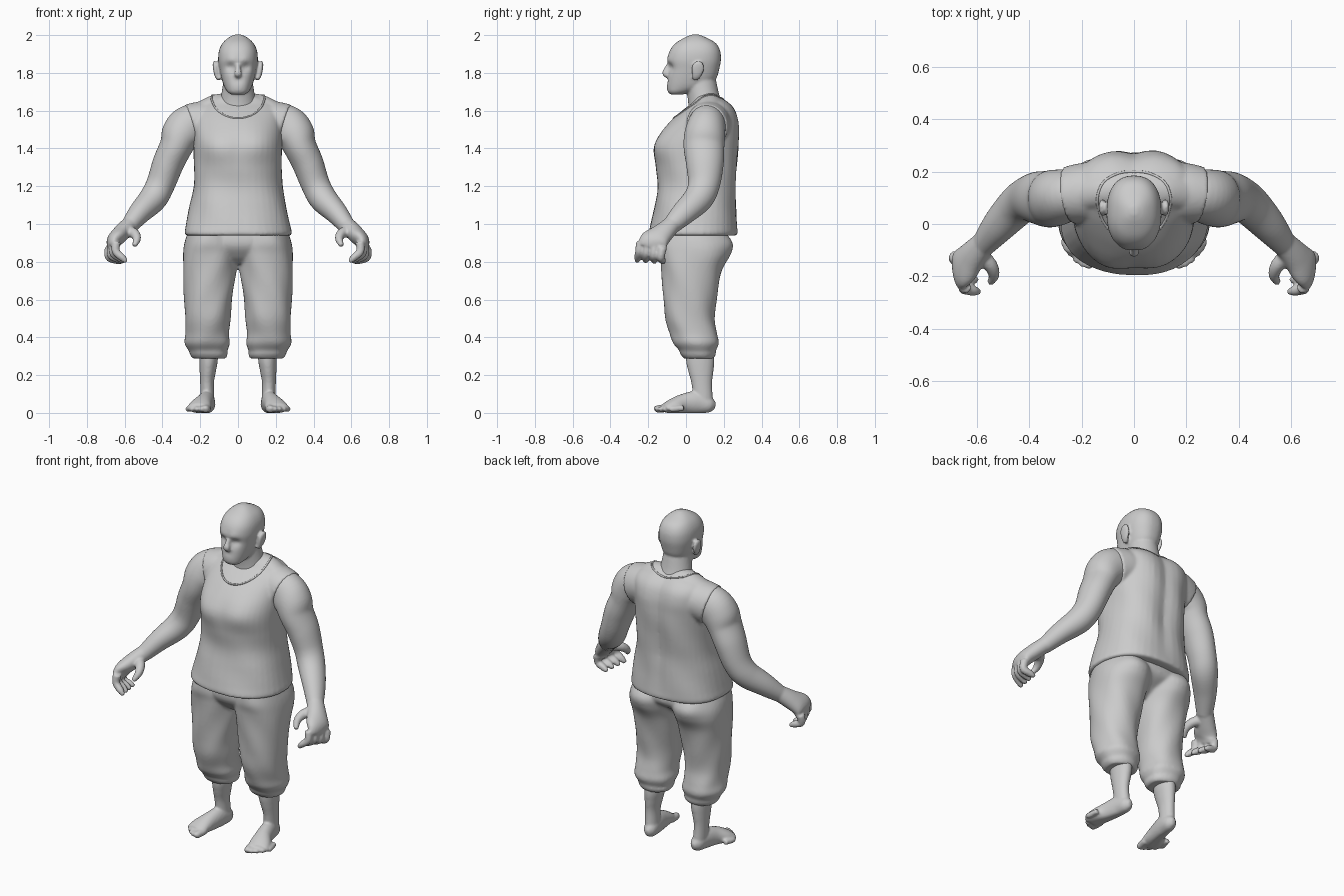
import bpy, bmesh, math
from mathutils import Vector
from mathutils.bvhtree import BVHTree

if "Cube" in bpy.data.objects:
    bpy.data.objects.remove(bpy.data.objects["Cube"])

clay = bpy.data.materials.new("clay_grey")
clay.use_nodes = True
GREY = (0.6, 0.6, 0.6, 1)
clay.diffuse_color = GREY
clay.node_tree.nodes["Principled BSDF"].inputs["Base Color"].default_value = GREY
SIDES = 40


def spline(keys, steps=6):
    """Resample key tuples with a smooth curve through every key."""
    out = []
    for i in range(len(keys) - 1):
        a, b, c, d = (keys[max(0, min(len(keys) - 1, i + j))] for j in (-1, 0, 1, 2))
        for s in range(steps):
            t = s / steps
            out.append([q + t * (r - p) / 2 + t * t * (p - 2.5 * q + 2 * r - d_ / 2)
                        + t ** 3 * (1.5 * (q - r) + (d_ - p) / 2)
                        for p, q, r, d_ in zip(a, b, c, d)])
    out.append(list(keys[-1]))
    return out


def loft(bm, rings):
    rows = [[bm.verts.new(p) for p in ring] for ring in rings]
    for lo, hi in zip(rows, rows[1:]):
        for i in range(SIDES):
            j = (i + 1) % SIDES
            bm.faces.new((lo[i], lo[j], hi[j], hi[i]))
    bm.faces.new(rows[0])
    bm.faces.new(rows[-1])
    return [v for row in rows for v in row]


def stack(bm, keys, s=1, power=0.85, fold=0):
    """Level rings from (z, centre x, half width, front y, back y)."""
    rings = []
    for z, cx, w, yf, yb in spline(keys):
        ring = []
        for i in range(SIDES):
            a = math.tau * i / SIDES
            c, n = math.cos(a), math.sin(a)
            k = 1 + fold * math.sin(5 * a + 22 * z)
            x = math.copysign(abs(c) ** power, c) * w * k
            y = math.copysign(abs(n) ** power, n) * (yb - yf) / 2 * k
            ring.append((s * (cx + x), (yf + yb) / 2 + y, z))
        rings.append(ring)
    return loft(bm, rings)


def tube(bm, keys, s=1, ref=(0, 1, 0)):
    """Rings across a path of (x, y, z, radius, radius along ref)."""
    pts = spline(keys)
    rings = []
    for i, (x, y, z, ra, rb) in enumerate(pts):
        t = Vector(pts[min(i + 1, len(pts) - 1)][:3]) - Vector(pts[max(i - 1, 0)][:3])
        u = t.cross(Vector(ref)).normalized()
        v = u.cross(t).normalized()
        ring = []
        for k in range(SIDES):
            a = math.tau * k / SIDES
            p = Vector((x, y, z)) + u * ra * math.cos(a) + v * rb * math.sin(a)
            ring.append((s * p.x, p.y, max(p.z, 0)))
        rings.append(ring)
    return loft(bm, rings)


def finish(bm, name, voxel, smooth):
    """Fuse the overlapping volumes into one smooth skin."""
    bmesh.ops.recalc_face_normals(bm, faces=bm.faces)
    mesh = bpy.data.meshes.new(name)
    bm.to_mesh(mesh)
    bm.free()
    obj = bpy.data.objects.new(name, mesh)
    bpy.context.collection.objects.link(obj)
    mesh.materials.append(clay)
    mesh.shade_smooth()
    m = obj.modifiers.new("fuse", 'REMESH')
    m.mode, m.voxel_size, m.use_smooth_shade = 'VOXEL', voxel, True
    m = obj.modifiers.new("soften", 'SMOOTH')
    m.factor, m.iterations = 0.5, smooth
    return obj


def bump(x, z, cx, cz, r):
    return math.exp(-((x - cx) ** 2 + (z - cz) ** 2) / r ** 2)


# Head with eye sockets, brow, nose, ears and neck
bm = bmesh.new()
for v in stack(bm, [(1.685, 0, .035, -.08, -.02), (1.70, 0, .056, -.096, .03), (1.73, 0, .074, -.102, .12),
                    (1.77, 0, .087, -.1, .16), (1.82, 0, .098, -.094, .176), (1.87, 0, .105, -.098, .185),
                    (1.92, 0, .1, -.085, .18), (1.96, 0, .08, -.052, .155), (1.99, 0, .045, 0, .1),
                    (2.004, 0, .012, .035, .065)]):
    if v.co.y < 0.02:
        x, z = abs(v.co.x), v.co.z
        v.co.y += .017 * bump(x, z, .04, 1.832, .024) + .006 * bump(x, z, 0, 1.762, .025)
        v.co.y -= .006 * bump(x, z, .035, 1.868, .025)
tube(bm, [(0, -.085, 1.85, .012, .012), (0, -.1, 1.82, .014, .016),
          (0, -.109, 1.797, .02, .017), (0, -.095, 1.78, .014, .01)])
tube(bm, [(0, .11, 1.58, .11, .1), (0, .095, 1.66, .093, .085), (0, .08, 1.74, .08, .082), (0, .07, 1.8, .075, .08)])

for s in (1, -1):
    tube(bm, [(.098, .045, 1.765, .012, .012), (.112, .055, 1.785, .012, .024),
              (.119, .062, 1.82, .013, .034), (.122, .065, 1.85, .012, .026), (.12, .065, 1.862, .006, .012)], s)
    # Arm
    tube(bm, [(.15, .12, 1.54, .1, .09), (.25, .11, 1.52, .112, .1), (.30, .1, 1.475, .106, .108),
              (.328, .095, 1.41, .088, .108), (.37, .1, 1.32, .083, .1), (.41, .095, 1.21, .076, .085),
              (.45, .065, 1.135, .074, .078), (.52, -.01, 1.06, .06, .066), (.58, -.085, .985, .044, .046)], s)
    # Palm, curled fingers and thumb
    tube(bm, [(.57, -.07, 1.0, .044, .046), (.62, -.125, .95, .045, .06),
              (.655, -.168, .91, .04, .076), (.666, -.185, .87, .024, .07)], s)
    for i in range(4):
        f = i / 3
        k = Vector((.645, -.24, .905)).lerp(Vector((.682, -.125, .875)), f)
        m = k + Vector((.002, -.008, -.05))
        e = Vector((.59, -.26, .8)).lerp(Vector((.615, -.12, .795)), f)
        tube(bm, [(*k, .024, .024), (*m, .021, .021), (*m.lerp(e, .6), .019, .019), (*e, .011, .011)], s)
    tube(bm, [(.595, -.11, .965, .03, .03), (.55, -.155, .95, .027, .027),
              (.535, -.195, .92, .021, .021), (.55, -.225, .885, .013, .013)], s)
finish(bm, "head_and_arms", .007, 4)

# Lower legs, feet and toes
bm = bmesh.new()
for s in (1, -1):
    stack(bm, [(.04, .16, .037, .04, .145), (.15, .164, .036, .03, .138),
               (.22, .16, .043, .012, .145), (.28, .156, .049, 0, .15), (.38, .156, .05, 0, .14)], s, 1)
    tube(bm, [(.155, .155, .035, .012, .018), (.157, .125, .042, .036, .042), (.165, .06, .055, .042, .06),
              (.18, -.01, .048, .047, .054), (.2, -.07, .036, .06, .04), (.212, -.115, .024, .06, .024)],
         s, (0, 0, 1))
    for i in range(5):
        x, y, r = .172 + .023 * i, -.152 + .005 * i * i, (.02 if i == 0 else .015)
        tube(bm, [(x - .012, y + .06, .025, r, r), (x, y, .02, r, r), (x + .003, y - .015, .015, r * .5, r * .5)],
             s, (0, 0, 1))
finish(bm, "lower_legs_and_feet", .007, 3)

# Trousers with gathered cuffs
bm = bmesh.new()
stack(bm, [(1.02, 0, .24, -.12, .2), (.9, 0, .275, -.14, .225), (.83, 0, .2, -.1, .15), (.79, 0, .08, -.05, .1)])
for s in (1, -1):
    stack(bm, [(.97, .135, .125, -.14, .2), (.9, .14, .142, -.15, .245), (.84, .145, .146, -.14, .235),
               (.75, .15, .141, -.13, .19), (.6, .158, .127, -.12, .162), (.5, .16, .12, -.11, .152),
               (.42, .163, .115, -.085, .166), (.37, .162, .12, -.068, .174), (.335, .158, .106, -.04, .16),
               (.325, .157, .1, -.035, .157), (.31, .154, .1, -.03, .157), (.288, .152, .088, -.012, .146)],
          s, .92, .014)
finish(bm, "trousers", .009, 4)

# Sleeveless shirt with shoulder straps
bm = bmesh.new()
for v in stack(bm, [(.938, 0, .27, -.185, .262), (.95, 0, .284, -.196, .274), (1.0, 0, .275, -.186, .274),
                    (1.1, 0, .255, -.166, .27), (1.2, 0, .236, -.15, .27), (1.3, 0, .232, -.158, .278),
                    (1.4, 0, .235, -.166, .286), (1.47, 0, .235, -.14, .288), (1.54, 0, .232, -.085, .286),
                    (1.6, 0, .225, -.02, .268), (1.64, 0, .195, .03, .235), (1.67, 0, .13, .05, .19),
                    (1.685, 0, .08, .06, .16)], 1, .84, .008):
    x, z = abs(v.co.x), v.co.z
    if v.co.y > .12:
        v.co.y -= .02 * math.exp(-(x / .05) ** 2) * min(1, max(0, (z - .95) * 4))
    elif v.co.y < 0:
        v.co.y -= .012 * bump(x, z, .1, 1.41, .08)
for s in (1, -1):
    tube(bm, [(.03, .13, 1.655, .04, .05), (.12, .125, 1.64, .045, .06), (.2, .115, 1.59, .055, .07)], s)
    tube(bm, [(.1, .13, 1.54, .1, .11), (.18, .12, 1.535, .115, .115), (.25, .11, 1.517, .119, .11)], s)
shirt = finish(bm, "sleeveless_shirt", .009, 4)

# Neckline hem resting on the shirt
bpy.context.view_layer.update()
tree = BVHTree.FromObject(shirt, bpy.context.evaluated_depsgraph_get())
curve = bpy.data.curves.new("neckline_hem", 'CURVE')
curve.dimensions, curve.bevel_depth, curve.bevel_resolution = '3D', .005, 2
path = curve.splines.new('POLY')
path.points.add(47)
path.use_cyclic_u = True
for i, pt in enumerate(path.points):
    a = math.tau * i / 48
    c = math.cos(a)
    p = Vector((.14 * math.sin(a), .07 - .135 * c, 1.66 - .1 * max(0, c) ** 1.5))
    pt.co = (*tree.find_nearest(p)[0], 1)
curve.materials.append(clay)
bpy.context.collection.objects.link(bpy.data.objects.new("neckline_hem", curve))
